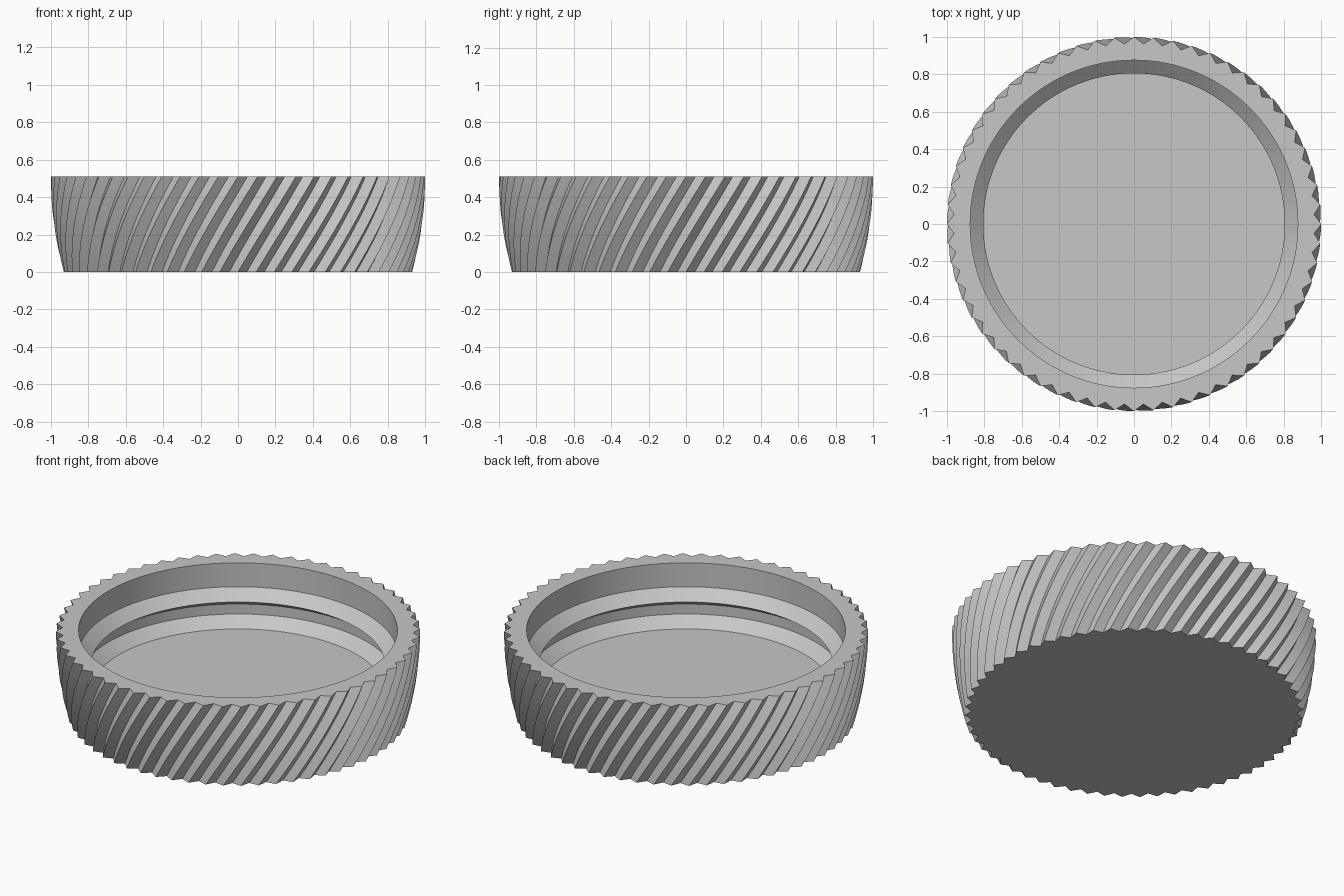
import bpy, bmesh
from math import sin, cos, pi, radians

cube = bpy.data.objects.get("Cube")
if cube:
    bpy.data.objects.remove(cube, do_unlink=True)

TEETH = 60
SEGS = TEETH * 2
HEIGHT = 0.51
TWIST = radians(18)
LEVELS = 12

grey = bpy.data.materials.new("plain grey")
grey.use_nodes = True
colour = (0.57, 0.57, 0.57, 1)
grey.diffuse_color = colour
grey.node_tree.nodes["Principled BSDF"].inputs["Base Color"].default_value = colour

bm = bmesh.new()


def ring(radius, z, depth=0.0, turn=0.0):
    """Closed ring of vertices; every second one sinks by depth."""
    verts = []
    for i in range(SEGS):
        a = 2 * pi * i / SEGS + turn
        r = radius - depth * (i % 2)
        verts.append(bm.verts.new((r * cos(a), r * sin(a), z)))
    return verts


# Grip: twisted saw-tooth rings that bulge outwards towards the rim
rings = []
for k in range(LEVELS + 1):
    t = k / LEVELS
    rings.append(ring(1 - 0.07 * (1 - t) ** 2, HEIGHT * t, 0.037, TWIST * (t - 1)))

# Inside wall with a thread ridge and a sloped foot that meets the floor
inside = [(0.875, HEIGHT), (0.875, 0.365), (0.805, 0.305), (0.875, 0.26),
          (0.875, 0.2), (0.805, 0.142)]
rings += [ring(r, z) for r, z in inside]

# Skin the rings and close the base and the floor
for low, high in zip(rings, rings[1:]):
    for i in range(SEGS):
        j = (i + 1) % SEGS
        bm.faces.new((low[i], low[j], high[j], high[i]))
bm.faces.new(rings[0][::-1])
bm.faces.new(rings[-1])
bmesh.ops.recalc_face_normals(bm, faces=bm.faces)

mesh = bpy.data.meshes.new("ribbed_cap")
bm.to_mesh(mesh)
bm.free()
mesh.materials.append(grey)
cap = bpy.data.objects.new("ribbed_cap", mesh)
bpy.context.collection.objects.link(cap)

# Smooth along the ribs, sharp across them
bpy.ops.object.select_all(action='DESELECT')
cap.select_set(True)
bpy.context.view_layer.objects.active = cap
bpy.ops.object.shade_smooth_by_angle(angle=radians(25))
